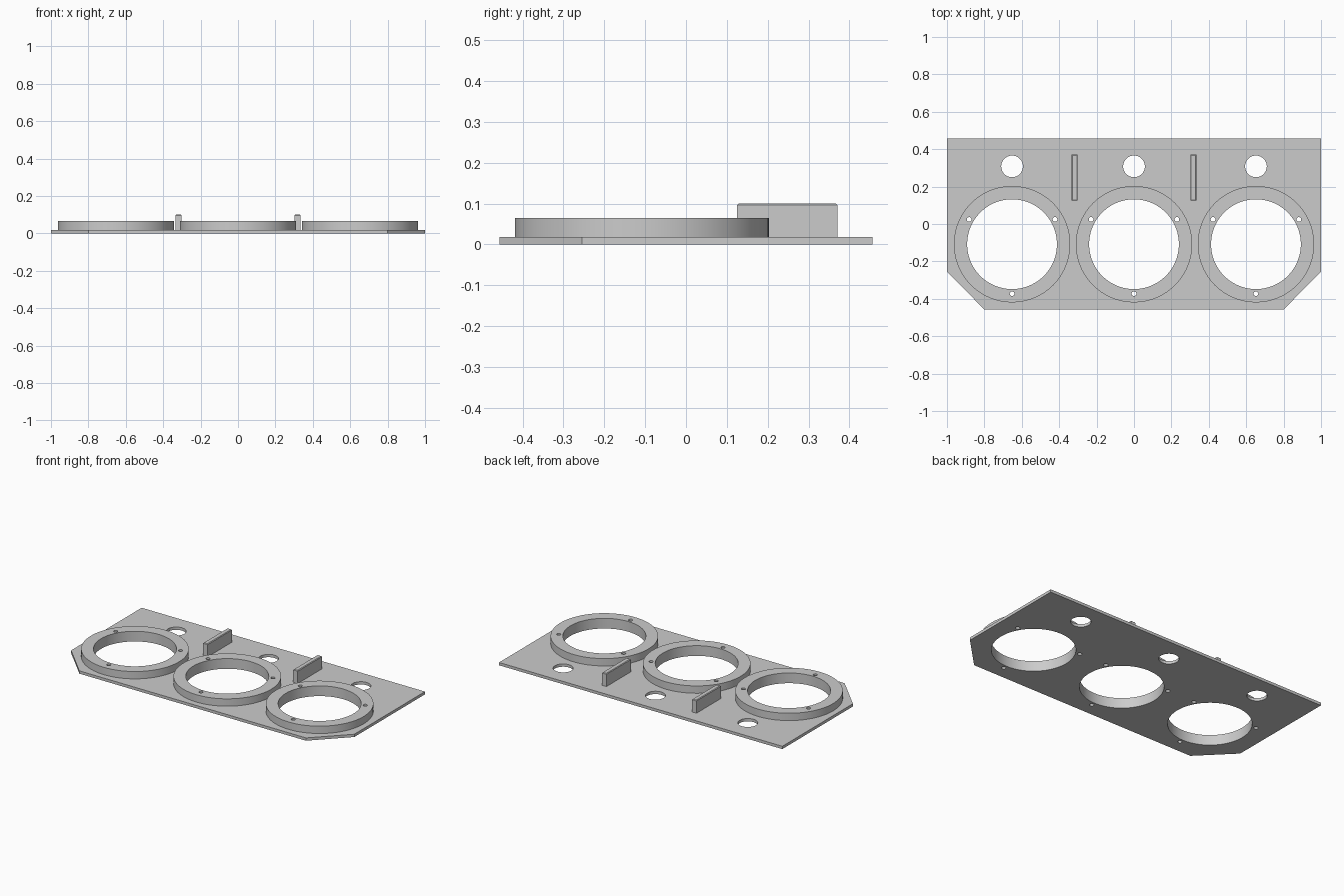
import bpy, bmesh, math
from mathutils import Matrix

if "Cube" in bpy.data.objects:
    bpy.data.objects.remove(bpy.data.objects["Cube"])

PLATE_TOP, RING_TOP, FIN_TOP = 0.018, 0.065, 0.10
CENTRES = (-0.652, 0.0, 0.652)
RING_Y = -0.108

grey = bpy.data.materials.new("light_grey")
grey.diffuse_color = (0.60, 0.60, 0.60, 1)
grey.use_nodes = True
grey.node_tree.nodes["Principled BSDF"].inputs["Base Color"].default_value = grey.diffuse_color


def finish(name, bm):
    mesh = bpy.data.meshes.new(name)
    bmesh.ops.recalc_face_normals(bm, faces=bm.faces)
    bm.to_mesh(mesh)
    bm.free()
    mesh.materials.append(grey)
    obj = bpy.data.objects.new(name, mesh)
    bpy.context.collection.objects.link(obj)
    return obj


def add_cylinder(bm, x, y, r, z0, z1, sides):
    bmesh.ops.create_cone(bm, cap_ends=True, segments=sides, radius1=r, radius2=r,
                          depth=z1 - z0, matrix=Matrix.Translation((x, y, (z0 + z1) / 2)))


def drill(obj, cutter):
    """Cut the holes, apply the cut and smooth the round walls."""
    mod = obj.modifiers.new("holes", 'BOOLEAN')
    mod.operation, mod.solver, mod.object = 'DIFFERENCE', 'EXACT', cutter
    bpy.ops.object.select_all(action='DESELECT')
    obj.select_set(True)
    bpy.context.view_layer.objects.active = obj
    bpy.ops.object.modifier_apply(modifier=mod.name)
    bpy.ops.object.shade_smooth_by_angle(angle=math.radians(30))


# Drill bits: large bores, three screw holes round each, and the small rear holes
bm = bmesh.new()
for cx in CENTRES:
    add_cylinder(bm, cx, RING_Y, 0.24, -0.1, 0.2, 96)
    add_cylinder(bm, cx, 0.308, 0.058, -0.1, 0.2, 48)
    for deg in (30, 150, 270):
        a = math.radians(deg)
        add_cylinder(bm, cx + 0.265 * math.cos(a), RING_Y + 0.265 * math.sin(a),
                     0.0125, -0.1, 0.2, 20)
cutter = finish("hole_cutter", bm)
cutter.hide_render = True

# Base plate with clipped front corners
bm = bmesh.new()
outline = [(-0.8, -0.457), (0.8, -0.457), (1, -0.255), (1, 0.457), (-1, 0.457), (-1, -0.255)]
base = bm.faces.new([bm.verts.new((x, y, 0)) for x, y in outline])
top = bmesh.ops.extrude_face_region(bm, geom=[base])["geom"]
bmesh.ops.translate(bm, vec=(0, 0, PLATE_TOP),
                    verts=[v for v in top if isinstance(v, bmesh.types.BMVert)])
drill(finish("base_plate", bm), cutter)

# Raised rings around the bores
for side, cx in zip(("left", "middle", "right"), CENTRES):
    bm = bmesh.new()
    add_cylinder(bm, cx, RING_Y, 0.311, PLATE_TOP, RING_TOP, 96)
    drill(finish(side + "_ring", bm), cutter)

# Upright fins with a small chamfer round the top
for side, cx in (("left", -0.318), ("right", 0.318)):
    bm = bmesh.new()
    bmesh.ops.create_cube(bm, size=1, matrix=Matrix.Translation(
        (cx, 0.248, (PLATE_TOP + FIN_TOP) / 2)) @ Matrix.Diagonal(
        (0.032, 0.246, FIN_TOP - PLATE_TOP, 1)))
    rim = [e for e in bm.edges if all(v.co.z > 0.09 for v in e.verts)]
    bmesh.ops.bevel(bm, geom=rim, offset=0.004, segments=1, affect='EDGES')
    finish(side + "_fin", bm)

bpy.data.objects.remove(cutter)
